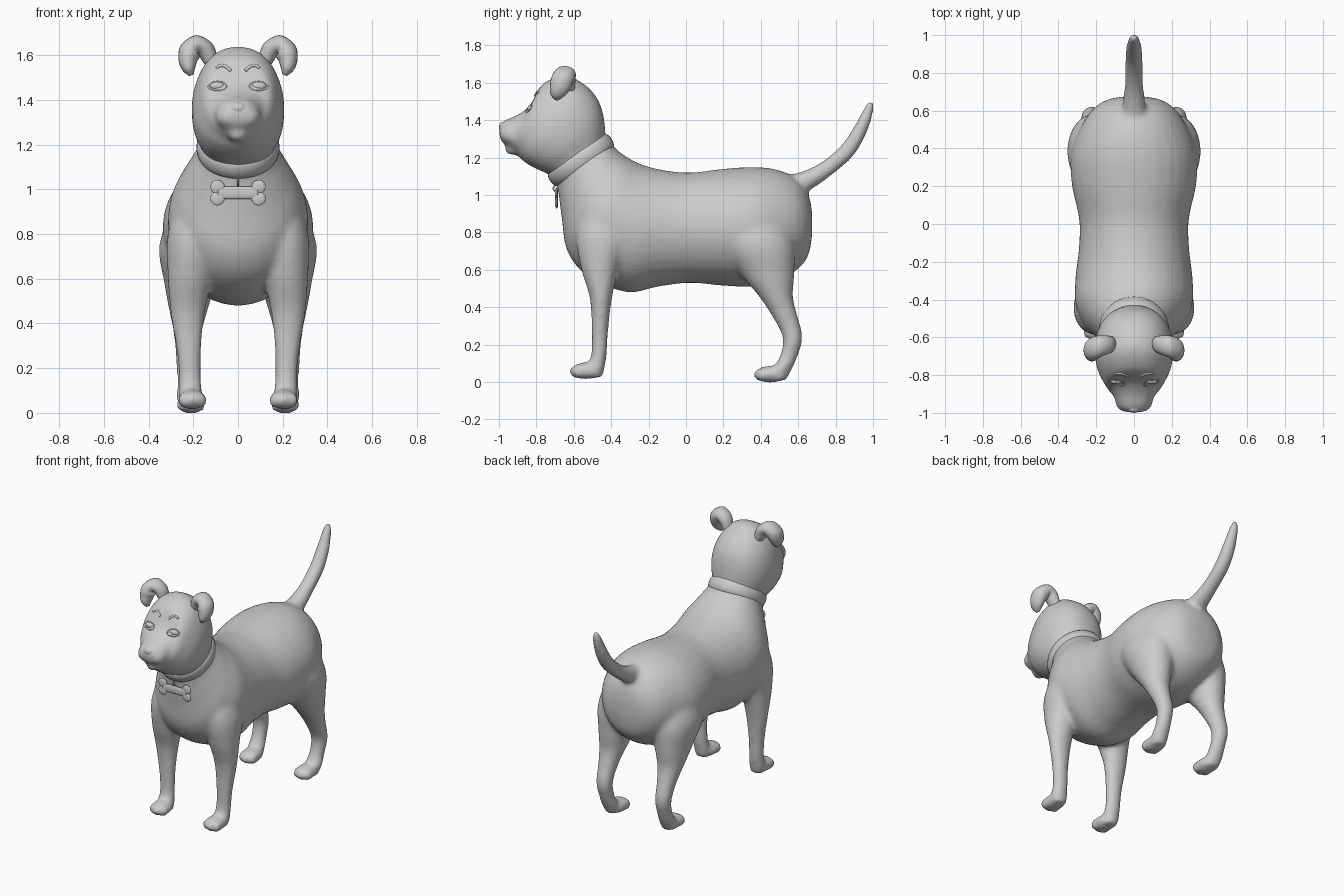
import bpy, bmesh, math
from mathutils import Vector, Matrix
from mathutils.bvhtree import BVHTree

if "Cube" in bpy.data.objects:
    bpy.data.objects.remove(bpy.data.objects["Cube"])


def catmull(a, b, c, d, t):
    return 0.5 * (2 * b + (c - a) * t + (2 * a - 5 * b + 4 * c - d) * t * t + (3 * b - a - 3 * c + d) * t ** 3)


def loft(bm, secs, n=32, steps=5, power=2.0):
    """Skin smooth rings through sections given as (centre, half axis u, half axis v)."""
    frames = []
    for i in range(len(secs) - 1):
        q = [secs[max(0, min(len(secs) - 1, i + k))] for k in (-1, 0, 1, 2)]
        for s in range(steps):
            frames.append([catmull(*[f[j] for f in q], s / steps) for j in range(3)])
    frames.append(secs[-1])

    def se(x):
        return math.copysign(abs(x) ** (2 / power), x)
    rings = []
    for c, u, v in frames:
        rings.append([bm.verts.new(c + u * se(math.cos(2 * math.pi * k / n)) + v * se(math.sin(2 * math.pi * k / n)))
                      for k in range(n)])
    for r0, r1 in zip(rings, rings[1:]):
        for k in range(n):
            bm.faces.new((r0[k], r0[(k + 1) % n], r1[(k + 1) % n], r1[k]))
    bm.faces.new(rings[0])
    bm.faces.new(rings[-1])


def ball(bm, loc, rad, rot_x=0.0):
    m = Matrix.Translation(loc) @ Matrix.Rotation(rot_x, 4, 'X') @ Matrix.Diagonal((*rad, 1))
    bmesh.ops.create_uvsphere(bm, u_segments=24, v_segments=14, radius=1, matrix=m)


def finish(bm, name):
    bmesh.ops.recalc_face_normals(bm, faces=bm.faces)
    me = bpy.data.meshes.new(name)
    bm.to_mesh(me)
    bm.free()
    ob = bpy.data.objects.new(name, me)
    bpy.context.collection.objects.link(ob)
    me.polygons.foreach_set("use_smooth", [True] * len(me.polygons))
    return ob


def profile(rows):
    """Sections from (top y, top z, bottom y, bottom z, half width)."""
    out = []
    for ty, tz, by, bz, w in rows:
        t, b = Vector((0, ty, tz)), Vector((0, by, bz))
        out.append(((t + b) / 2, Vector((w, 0, 0)), (t - b) / 2))
    return out


bm = bmesh.new()

# torso and neck
loft(bm, profile([
    (.675, .90, .675, .79, .06), (.655, 1.0, .655, .68, .15), (.595, 1.085, .605, .61, .225),
    (.49, 1.135, .5, .54, .29), (.36, 1.15, .36, .51, .335), (.2, 1.14, .2, .515, .328),
    (.02, 1.12, .02, .53, .29), (-.13, 1.135, -.15, .51, .293), (-.24, 1.165, -.32, .48, .31),
    (-.31, 1.20, -.53, .57, .31), (-.36, 1.235, -.635, .70, .27), (-.385, 1.26, -.665, .88, .225),
    (-.405, 1.285, -.69, 1.05, .18), (-.43, 1.32, -.73, 1.105, .17), (-.44, 1.42, -.79, 1.135, .19)]))

# skull and muzzle
loft(bm, profile([
    (-.43, 1.33, -.73, 1.11, .172), (-.44, 1.42, -.79, 1.135, .197), (-.47, 1.51, -.84, 1.16, .207),
    (-.54, 1.59, -.88, 1.19, .204), (-.65, 1.64, -.905, 1.22, .178), (-.77, 1.59, -.925, 1.235, .147),
    (-.83, 1.485, -.945, 1.25, .115), (-.9, 1.428, -.965, 1.265, .097), (-.965, 1.402, -.985, 1.285, .075),
    (-.998, 1.375, -.998, 1.31, .035)]), power=2.2)
ball(bm, (0, -.928, 1.242), (.045, .042, .03))

for s in (1, -1):
    # lips
    ball(bm, (s * .045, -.93, 1.325), (.058, .068, .055))

    # front and hind legs: (x, y, z, half width, half depth)
    front = [(.17, -.42, 1.0, .08, .10), (.203, -.435, .8, .112, .15), (.215, -.46, .62, .10, .105),
             (.225, -.455, .45, .078, .06), (.22, -.46, .28, .056, .045), (.215, -.465, .15, .05, .042),
             (.212, -.48, .08, .055, .046), (.21, -.49, .025, .047, .045)]
    hind = [(.17, .34, .99, .09, .14), (.205, .375, .76, .146, .20), (.215, .435, .58, .115, .145),
            (.222, .48, .46, .087, .092), (.225, .525, .36, .064, .07), (.225, .57, .24, .053, .054),
            (.222, .55, .14, .05, .048), (.22, .515, .07, .055, .053), (.215, .49, .008, .047, .045)]
    for leg, px, py, pz in ((front, .205, -.535, .06), (hind, .21, .45, .042)):
        loft(bm, [(Vector((s * x, y, z)), Vector((a, 0, 0)), Vector((0, b, 0))) for x, y, z, a, b in leg], n=24)
        # paws and toes
        ball(bm, (s * px, py, pz), (.065, .083, .046))
        for dx in (-.038, 0, .038):
            ball(bm, (s * px + dx, py - .055 + abs(dx) * .4, pz - .004), (.028, .036, .036))

# tail
path = [(.54, 1.04, .065), (.64, 1.075, .055), (.75, 1.14, .045), (.86, 1.235, .044),
        (.93, 1.345, .039), (.975, 1.45, .028), (.99, 1.503, .014)]
secs = []
for i, (y, z, r) in enumerate(path):
    a, b = path[max(0, i - 1)], path[min(len(path) - 1, i + 1)]
    d = Vector((0, b[0] - a[0], b[1] - a[1])).normalized()
    secs.append((Vector((0, y, z)), Vector((r * 1.1, 0, 0)), Vector((0, -d.z, d.y)) * r))
loft(bm, secs, n=20)

# fuse into one soft skin
body = finish(bm, "dog_body")
bpy.context.view_layer.objects.active = body
body.select_set(True)
rm = body.modifiers.new("fuse", 'REMESH')
rm.mode = 'VOXEL'
rm.voxel_size = .013
sm = body.modifiers.new("soften", 'SMOOTH')
sm.factor = .5
sm.iterations = 14
for m in ("fuse", "soften"):
    bpy.ops.object.modifier_apply(modifier=m)
body.data.polygons.foreach_set("use_smooth", [True] * len(body.data.polygons))
skin = BVHTree.FromObject(body, bpy.context.evaluated_depsgraph_get())


def on_face(x, z):
    hit = skin.ray_cast(Vector((x, -2, z)), Vector((0, 1, 0)))[0]
    return hit if hit else Vector((x, -.8, z))


def cord(name, pts, r):
    """Thin round cord through points."""
    cu = bpy.data.curves.new(name, 'CURVE')
    cu.dimensions = '3D'
    cu.bevel_depth = r
    cu.bevel_resolution = 2
    cu.use_fill_caps = True
    sp = cu.splines.new('POLY')
    sp.points.add(len(pts) - 1)
    for p, q in zip(sp.points, pts):
        p.co = (*q, 1)
    ob = bpy.data.objects.new(name, cu)
    bpy.context.collection.objects.link(ob)


for s, side in ((1, "left"), (-1, "right")):
    # folded ear
    ear = [(.115, -.635, 1.56, .04, .03), (.145, -.64, 1.625, .05, .04), (.183, -.648, 1.646, .058, .044),
           (.212, -.66, 1.62, .062, .05), (.224, -.67, 1.58, .057, .043), (.22, -.682, 1.54, .044, .03),
           (.208, -.69, 1.51, .014, .01)]
    secs = []
    for i, (x, y, z, w, t) in enumerate(ear):
        a, b = ear[max(0, i - 1)], ear[min(len(ear) - 1, i + 1)]
        d = Vector((b[0] - a[0], 0, b[2] - a[2])).normalized()
        secs.append((Vector((s * x, y, z)), Vector((0, w, 0)), Vector((-d.z * s, 0, d.x)) * t))
    bm = bmesh.new()
    loft(bm, secs, n=20)
    finish(bm, "ear_" + side)

    # eye, eyelids and brow
    bm = bmesh.new()
    ball(bm, on_face(s * .092, 1.462) + Vector((0, .008, 0)), (.034, .016, .019))
    finish(bm, "eye_" + side)
    for nm, h in (("upper", .022), ("lower", -.018)):
        cord(f"{nm}_eyelid_{side}", [on_face(s * (.092 + .04 * math.cos(k * math.pi / 10)),
             1.46 + h * math.sin(k * math.pi / 10)) + Vector((0, .002, 0)) for k in range(11)], .004)
    cord("brow_" + side, [on_face(s * (.032 + .065 * k / 10), 1.53 + .024 * math.sin(k * math.pi / 12))
                          for k in range(11)], .007)

# nose
bm = bmesh.new()
ball(bm, (0, -.972, 1.362), (.04, .028, .03), .3)
finish(bm, "nose")


def torus(name, loc, rot, scale, major, minor):
    bpy.ops.mesh.primitive_torus_add(major_segments=48, minor_segments=14, location=loc, rotation=rot,
                                     major_radius=major, minor_radius=minor)
    ob = bpy.context.object
    ob.name = name
    ob.scale = scale
    bpy.ops.object.shade_smooth()


# collar and tag ring
torus("collar", (0, -.562, 1.188), (.607, 0, 0), (.97, 1.04, 1.9), .167, .025)
torus("tag_ring", (0, -.692, 1.035), (0, math.pi / 2, 0), (1, 1, 1), .017, .004)

# bone shaped tag
bm = bmesh.new()
loft(bm, [(Vector((x, -.692, .985)), Vector((0, .008, 0)), Vector((0, 0, .028))) for x in (-.09, 0, .09)], n=20)
for x in (-.092, .092):
    for z in (-.026, .026):
        ball(bm, (x, -.692, .985 + z), (.032, .009, .031))
finish(bm, "bone_tag")
